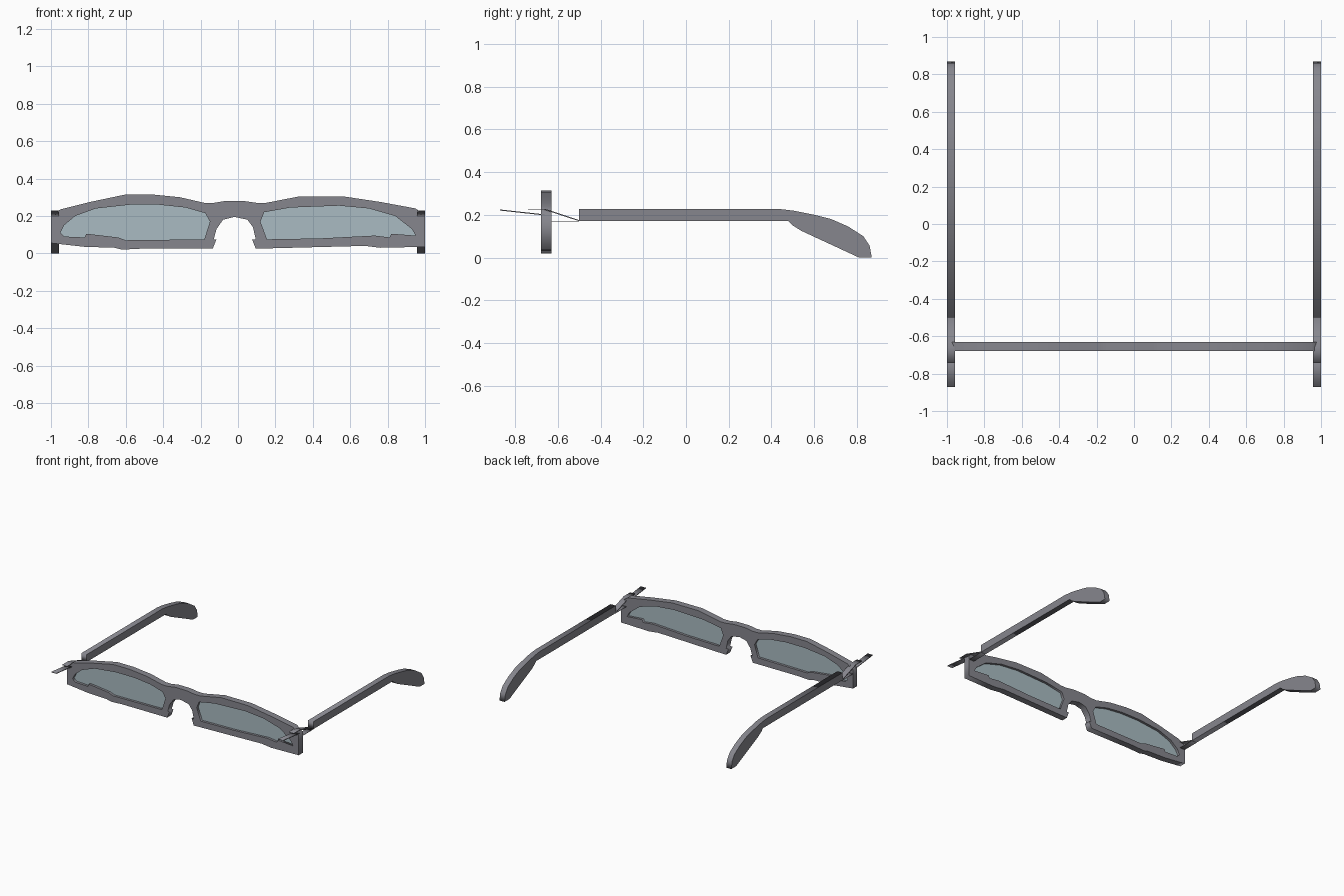
import bpy
from mathutils import Matrix, Vector

old = bpy.data.objects.get("Cube")
if old:
    bpy.data.objects.remove(old, do_unlink=True)


def make_material(name, colour):
    mat = bpy.data.materials.new(name)
    mat.use_nodes = True
    mat.diffuse_color = colour
    mat.node_tree.nodes["Principled BSDF"].inputs["Base Color"].default_value = colour
    return mat


grey = make_material("slate grey plastic", (0.24, 0.24, 0.27, 1))
glass = make_material("pale blue glass", (0.40, 0.50, 0.54, 1))

# Local profile axes mapped to the model: front profiles use x/z, side profiles use y/z
FRONT = Matrix(((1, 0, 0), (0, 0, -1), (0, 1, 0))).to_4x4()
SIDE = Matrix(((0, 0, 1), (1, 0, 0), (0, 1, 0))).to_4x4()


def extrude_profile(name, loops, depth, axes, centre, material):
    """Fill closed loops (inner loops become holes) and extrude them; points in hundredths."""
    curve = bpy.data.curves.new(name, "CURVE")
    curve.dimensions = "2D"
    curve.fill_mode = "BOTH"
    curve.extrude = depth / 2
    for loop in loops:
        spline = curve.splines.new("POLY")
        spline.points.add(len(loop) - 1)
        for point, (u, v) in zip(spline.points, loop):
            point.co = (u / 100, v / 100, 0, 1)
        spline.use_cyclic_u = True
    curve.materials.append(material)
    obj = bpy.data.objects.new(name, curve)
    bpy.context.collection.objects.link(obj)
    obj.matrix_world = Matrix.Translation(Vector(centre)) @ axes
    bpy.ops.object.select_all(action="DESELECT")
    obj.select_set(True)
    bpy.context.view_layer.objects.active = obj
    bpy.ops.object.convert(target="MESH")
    return obj


# Front frame outline, clockwise from the upper corner on the right-hand side
outline = [
    (-100, 20), (-95, 23.5), (-79, 27.5), (-60, 31.5), (-46, 31.5), (-31, 30), (-18, 27),
    (-13, 27), (-7, 28), (3, 28), (10, 27), (15, 27), (33, 30.5), (56, 30.5), (76, 27.5),
    (95, 24), (100, 20), (100, 3.5), (76, 3), (68, 4), (9.5, 2.5), (7.5, 7.5), (9.5, 7.5),
    (8, 14), (5, 18), (-2, 19.5), (-8, 18), (-11.5, 13), (-13, 7.5), (-11.5, 7.5),
    (-13.5, 2.5), (-52, 2.5), (-62, 2), (-66, 3), (-82, 3.5), (-100, 5.5),
]
right_opening = [
    (-95, 11), (-93, 15), (-87, 20), (-76, 24), (-58, 26), (-42, 26), (-28, 24.5),
    (-17.5, 21.5), (-15, 17), (-18, 7.5), (-60, 7), (-64, 8.5), (-81, 10.5), (-82, 8.5),
    (-93, 9),
]
left_opening = [
    (12, 17), (14, 22), (28, 24.5), (54, 25.5), (70, 24), (84, 20), (93, 13), (95, 9.5),
    (82, 10.5), (81, 8.5), (73, 9.5), (44, 8), (15.5, 7.5),
]
FRAME_Y = -0.655
extrude_profile("front_frame", [outline, right_opening, left_opening], 0.05, FRONT,
                (0, FRAME_Y, 0), grey)

# Lenses seated inside the openings
for side, opening in (("right", right_opening), ("left", left_opening)):
    extrude_profile(side + "_lens", [opening], 0.012, FRONT, (0, FRAME_Y, 0), glass)

# Temple arms with drooping ear tips, hinge strips and front spikes
arm = [
    (-50, 17), (-50, 22.8), (43, 22.8), (50, 22), (60, 20), (68, 18), (76, 14.5),
    (83, 10), (86, 5.5), (87, 0), (81, 0), (54, 12.5), (50, 15), (48, 17),
]
hinge_slope = [(-50, 17), (-67, 22.6), (-74, 22.6), (-74, 22.8), (-66, 22.8), (-50, 17.5)]
hinge_base = [(-66, 16.8), (-66, 17.1), (-50, 17.1), (-50, 16.8)]
spike = [(-87.2, 22), (-87.2, 22.5), (-66, 20.2), (-66, 19.7)]
for side, sign in (("right", -1), ("left", 1)):
    for part, profile in (("temple_arm", arm), ("hinge_slope", hinge_slope),
                          ("hinge_base", hinge_base), ("temple_spike", spike)):
        extrude_profile(side + "_" + part, [profile], 0.044, SIDE, (sign * 0.978, 0, 0), grey)
